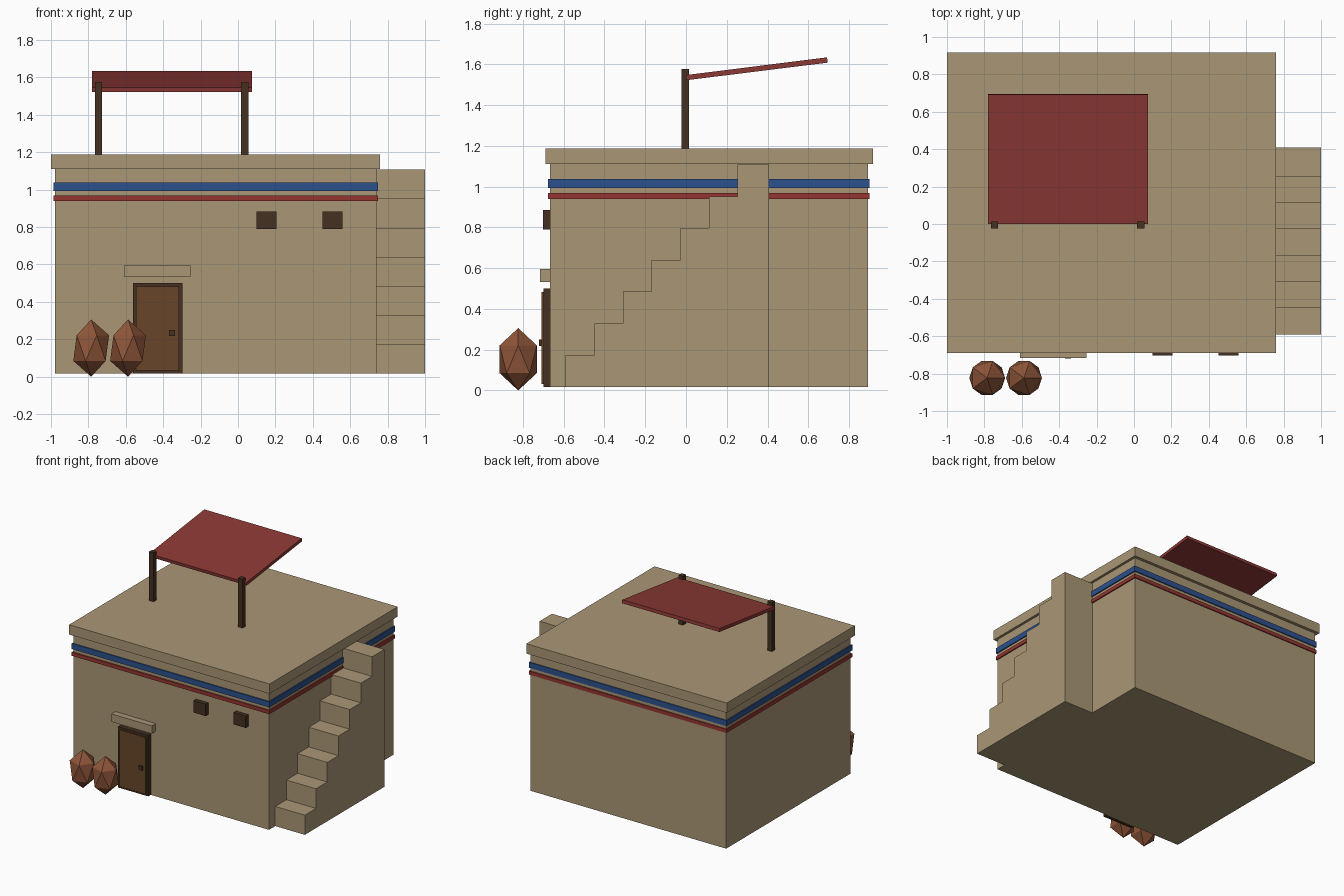
import bpy, bmesh
from mathutils import Vector

if "Cube" in bpy.data.objects:
    bpy.data.objects.remove(bpy.data.objects["Cube"])


def material(name, rgb):
    m = bpy.data.materials.new(name)
    m.use_nodes = True
    m.diffuse_color = (*rgb, 1)
    m.node_tree.nodes["Principled BSDF"].inputs["Base Color"].default_value = (*rgb, 1)
    return m


adobe = material("adobe", (0.40, 0.31, 0.18))
blue = material("blue_paint", (0.025, 0.08, 0.27))
red = material("red_paint", (0.30, 0.035, 0.03))
cloth = material("red_cloth", (0.26, 0.04, 0.035))
dark_wood = material("dark_wood", (0.06, 0.03, 0.015))
door_wood = material("door_wood", (0.14, 0.06, 0.022))
rust = material("dry_shrub", (0.27, 0.09, 0.04))


def finish(name, bm, mat):
    bmesh.ops.recalc_face_normals(bm, faces=bm.faces)
    mesh = bpy.data.meshes.new(name)
    bm.to_mesh(mesh)
    bm.free()
    mesh.materials.append(mat)
    ob = bpy.data.objects.new(name, mesh)
    bpy.context.collection.objects.link(ob)
    return ob


def box(name, mat, x, y, z):
    """Box from (min, max) ranges on each axis."""
    bm = bmesh.new()
    bmesh.ops.create_cube(bm, size=1)
    for v in bm.verts:
        v.co = Vector([r[0] if c < 0 else r[1] for c, r in zip(v.co, (x, y, z))])
    return finish(name, bm, mat)


def side_prism(name, mat, x, outline):
    """Extrude a (y, z) outline along x."""
    bm = bmesh.new()
    face = bm.faces.new([bm.verts.new((x[0], y, z)) for y, z in outline])
    new = bmesh.ops.extrude_face_region(bm, geom=[face])["geom"]
    bmesh.ops.translate(bm, vec=(x[1] - x[0], 0, 0),
                        verts=[g for g in new if isinstance(g, bmesh.types.BMVert)])
    return finish(name, bm, mat)


# House body, roof slab and painted bands
ground = 0.017
wall = -0.668
box("house_body", adobe, (-0.978, 0.74), (wall, 0.893), (ground, 1.12))
box("roof_slab", adobe, (-1.0, 0.76), (-0.69, 0.917), (1.11, 1.188))
for name, mat, z in (("blue_band", blue, (0.994, 1.038)), ("red_band", red, (0.94, 0.969))):
    box(name, mat, (-0.986, 0.749), (-0.677, 0.901), z)

# Outside staircase as one stepped profile
steps, tread, start = 7, 0.1405, -0.59
rise = (1.108 - ground) / steps
outline = [(start, ground)]
for i in range(steps):
    y = start + i * tread
    outline.append((y, ground + (i + 1) * rise))
    if i < steps - 1:
        outline.append((y + tread, ground + (i + 1) * rise))
outline += [(0.408, 1.108), (0.408, ground)]
side_prism("staircase", adobe, (0.74, 1.0), outline)

# Door, knob and lintel
box("door_frame", dark_wood, (-0.562, -0.298), (-0.70, wall), (ground, 0.5))
box("door_panel", door_wood, (-0.545, -0.315), (-0.709, -0.69), (0.032, 0.482))
box("door_knob", dark_wood, (-0.37, -0.338), (-0.72, -0.70), (0.218, 0.25))
box("door_lintel", adobe, (-0.61, -0.255), (-0.717, wall), (0.532, 0.595))

# Small windows
for name, x in (("window_right", 0.1), ("window_left", 0.452)):
    box(name, dark_wood, (x, x + 0.107), (-0.702, wall), (0.79, 0.884))

# Roof awning on two posts
for name, x in (("post_right", -0.745), ("post_left", 0.036)):
    box(name, dark_wood, (x - 0.019, x + 0.019), (-0.023, 0.014), (1.15, 1.577))
side_prism("awning", cloth, (-0.78, 0.075),
           [(0.003, 1.522), (0.695, 1.608), (0.692, 1.634), (0.0, 1.547)])

# Shrubs beside the door
for name, x in (("shrub_right", -0.785), ("shrub_left", -0.588)):
    bm = bmesh.new()
    bmesh.ops.create_icosphere(bm, subdivisions=1, radius=1)
    bmesh.ops.scale(bm, vec=(0.107, 0.107, 0.153), verts=bm.verts)
    bmesh.ops.translate(bm, vec=(x, -0.823, 0.153), verts=bm.verts)
    finish(name, bm, rust)
